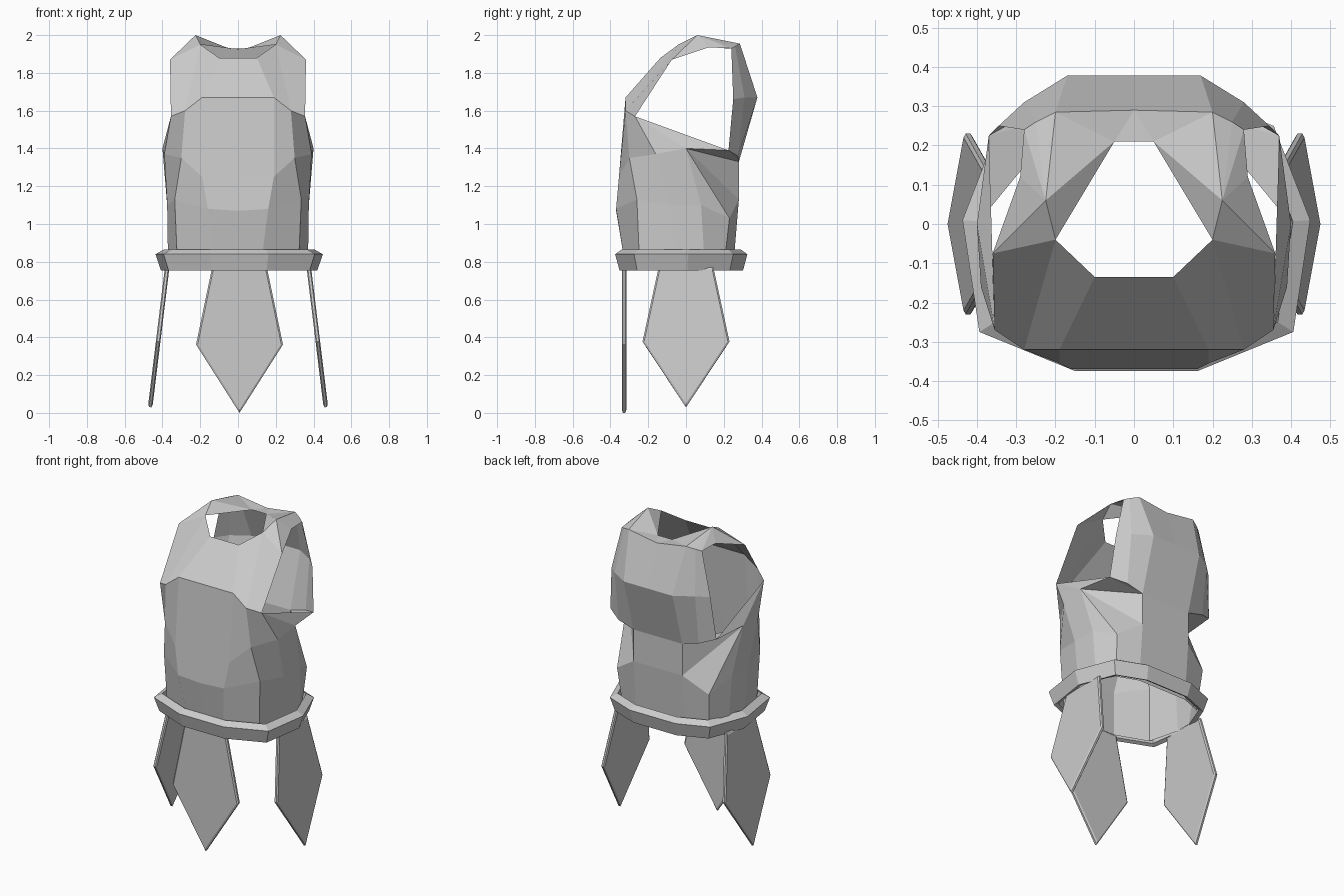
import bpy, bmesh
from mathutils import Vector

if "Cube" in bpy.data.objects:
    bpy.data.objects.remove(bpy.data.objects["Cube"])


def finish(name, bm):
    bmesh.ops.remove_doubles(bm, verts=bm.verts, dist=0.0005)
    bmesh.ops.recalc_face_normals(bm, faces=bm.faces)
    me = bpy.data.meshes.new(name)
    bm.to_mesh(me)
    bm.free()
    ob = bpy.data.objects.new(name, me)
    bpy.context.collection.objects.link(ob)
    return ob


def loft(bm, rows, closed=False):
    """Bridge rows of points that all have the same count."""
    vs = [[bm.verts.new(p) for p in row] for row in rows]
    n = len(rows[0])
    for a, b in zip(vs, vs[1:]):
        for i in range(n if closed else n - 1):
            j = (i + 1) % n
            bm.faces.new((a[i], a[j], b[j], b[i]))


def poly(bm, *pts):
    bm.faces.new([bm.verts.new(p) for p in pts])


# Cuirass: right half, front centre to back centre, then mirrored
hem = [(0, -.32, .77), (.12, -.32, .77), (.32, -.245, .77), (.37, -.05, .77),
       (.365, .1, .77), (.3, .2, .77), (.17, .25, .77), (0, .25, .77)]
waist = [(0, -.37, 1.07), (.16, -.37, 1.08), (.335, -.26, 1.13), (.375, -.08, 1.1),
         (.375, .08, 1.1), (.32, .23, 1.03), (.17, .28, 1.13), (0, .28, 1.13)]
chest = [(0, -.355, 1.25), (.19, -.355, 1.25), (.3, -.3, 1.35), (.39, -.16, 1.37)]
pecs = [(0, -.32, 1.67), (.19, -.32, 1.67), (.28, -.32, 1.6), (.355, -.27, 1.57)]
shoulder = (.36, -.075, 1.87)
neck = [(0, -.135, 1.88), (.1, -.135, 1.88), (.2, -.04, 1.95), shoulder]
armpit, pit_back, rib = (.4, 0, 1.4), (.37, .225, 1.39), (.17, .28, 1.33)
back = [pit_back, (.28, .275, 1.36), rib, (0, .28, 1.33)]
blade = [(.345, .25, 1.66), (.28, .31, 1.67), (.17, .378, 1.67), (0, .378, 1.67)]
nape = [(.28, .24, 1.93), (.25, .26, 1.94), (.2, .285, 1.955), (0, .29, 1.925)]
peak, strap, collar = (.225, .06, 2.0), (.29, .12, 1.935), (.05, .21, 1.93)

bm = bmesh.new()
loft(bm, [hem, waist])
loft(bm, [waist[:4], chest, pecs, neck])
loft(bm, [waist[6:], back[2:]])
loft(bm, [back, blade, nape])
for tri in (
        # underarm flap and the recess behind it
        (pecs[3], chest[3], armpit), (pecs[3], armpit, pit_back),
        (armpit, waist[4], waist[5]), (armpit, waist[5], waist[6]),
        (armpit, waist[6], rib), (armpit, rib, pit_back), (pit_back, rib, back[1]),
        # shoulder strap
        (neck[2], shoulder, peak), (shoulder, strap, peak),
        (strap, nape[0], peak), (nape[0], nape[1], peak), (nape[1], nape[2], peak),
        # back collar
        (neck[2], peak, collar), (peak, nape[2], collar), (nape[2], nape[3], collar),
        (nape[3], (0, .21, 1.93), collar)):
    poly(bm, *tri)
poly(bm, chest[3], armpit, waist[4], waist[3])
body = finish("cuirass", bm)
mir = body.modifiers.new("mirror", 'MIRROR')
mir.use_clip = True

# Belt: faceted band, flared outward
half = [(.155, -.375), (.40, -.275), (.443, .01), (.35, .25), (.16, .325)]
outline = half + [(-x, y) for x, y in reversed(half)]


def ring(s, z):
    return [(x * s + .006, (y + .025) * s - .025, z) for x, y in outline]


bm = bmesh.new()
loft(bm, [ring(.88, .765), ring(.935, .755), ring(1, .84), ring(.9, .865), ring(.88, .765)], True)
finish("belt", bm)


# Hanging plates: kite shape with chamfered rim
def plate(name, top, tip, wide_dir):
    top, tip, side = Vector(top), Vector(tip), Vector(wide_dir)
    down = tip - top
    nrm = side.cross(down).normalized()
    kite = [(-.145, 0), (.145, 0), (.23, .53), (0, 1), (-.23, .53)]

    def layer(s, off):
        return [top + side * (w * s) + down * (.45 + (t - .45) * s) + nrm * off for w, t in kite]

    bm = bmesh.new()
    layers = [layer(.96, -.012), layer(1, -.006), layer(1, .006), layer(.96, .012)]
    loft(bm, layers, True)
    poly(bm, *layers[0])
    poly(bm, *layers[-1])
    finish(name, bm)


plate("front_plate", (.008, -.328, .77), (.008, -.328, 0), (1, 0, 0))
for label, s in (("right", 1), ("left", -1)):
    plate(label + "_plate", (s * .375, 0, .77), (s * .465, 0, .03), (0, 1, 0))
